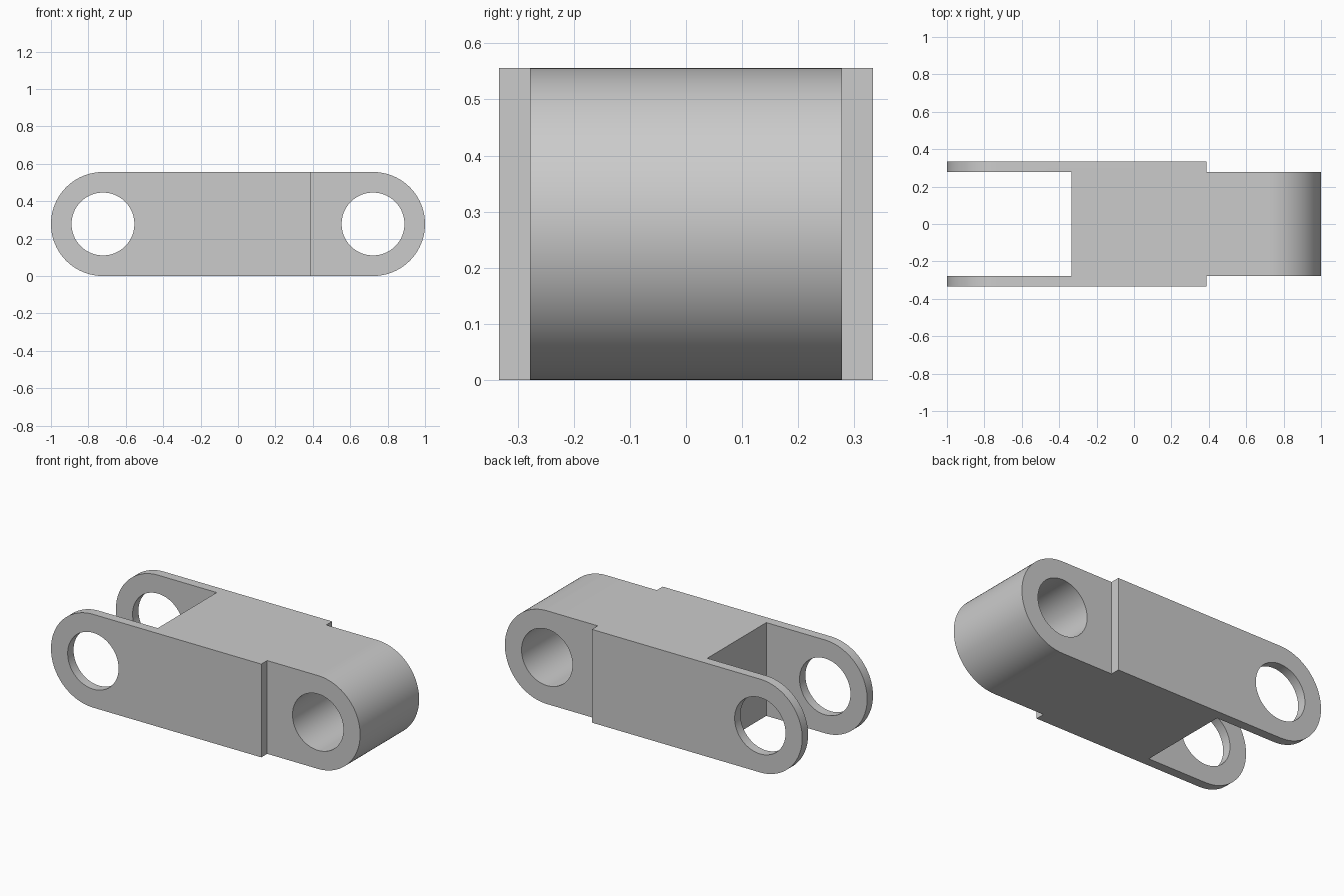
import bpy
import bmesh
from math import cos, sin, pi

default = bpy.data.objects.get("Cube")
if default:
    bpy.data.objects.remove(default, do_unlink=True)

R = 0.278          # end radius, half the height
PIN_X = 0.722      # pin hole centre
HOLE_R = 0.168
HALF_W = 0.3333    # half width of the fork
TONGUE_W = 0.278   # half width of tongue and slot
SHOULDER_X = 0.387
SLOT_X = -0.335
SEG = 48           # segments per half circle

grey = bpy.data.materials.new("Light grey")
grey.use_nodes = True
colour = (0.6, 0.6, 0.6, 1)
grey.diffuse_color = colour
grey.node_tree.nodes["Principled BSDF"].inputs["Base Color"].default_value = colour


def arc(x, radius, start, count):
    """Points of an arc of 180 / SEG degree steps around a pin centre."""
    return [(x + radius * cos(start + pi * i / SEG),
             R + radius * sin(start + pi * i / SEG)) for i in range(count)]


def prism(name, outline, y0, y1):
    """Extrude an x-z outline from y0 to y1."""
    bm = bmesh.new()
    face = bm.faces.new([bm.verts.new((x, y0, z)) for x, z in outline])
    extruded = bmesh.ops.extrude_face_region(bm, geom=[face])["geom"]
    bmesh.ops.translate(bm, vec=(0, y1 - y0, 0),
                        verts=[v for v in extruded if isinstance(v, bmesh.types.BMVert)])
    bmesh.ops.recalc_face_normals(bm, faces=bm.faces)
    mesh = bpy.data.meshes.new(name)
    bm.to_mesh(mesh)
    bm.free()
    mesh.materials.append(grey)
    obj = bpy.data.objects.new(name, mesh)
    bpy.context.collection.objects.link(obj)
    return obj


def block(name, x0, x1, y0, y1):
    """Cutter taller than the link."""
    return prism(name, [(x0, -1), (x1, -1), (x1, 1), (x0, 1)], y0, y1)


# Link body with rounded ends
link = prism("link_body", arc(PIN_X, R, -pi / 2, SEG + 1)
             + arc(-PIN_X, R, pi / 2, SEG + 1), -HALF_W, HALF_W)

# Fork slot, tongue shoulders and pin holes
cutters = [block("fork_slot_cutter", -2, SLOT_X, -TONGUE_W, TONGUE_W)]
for side in (-1, 1):
    y0, y1 = sorted((side * TONGUE_W, side))
    cutters.append(block("shoulder_cutter", SHOULDER_X, 2, y0, y1))
    cutters.append(prism("pin_hole_cutter", arc(side * PIN_X, HOLE_R, 0, 2 * SEG), -1, 1))

bpy.ops.object.select_all(action="DESELECT")
bpy.context.view_layer.objects.active = link
link.select_set(True)
for cutter in cutters:
    cutter.hide_render = True
    cut = link.modifiers.new(cutter.name, "BOOLEAN")
    cut.operation = "DIFFERENCE"
    cut.solver = "EXACT"
    cut.object = cutter
    bpy.ops.object.modifier_apply(modifier=cut.name)
    bpy.data.objects.remove(cutter, do_unlink=True)

bpy.ops.object.shade_smooth_by_angle(angle=pi / 6)
